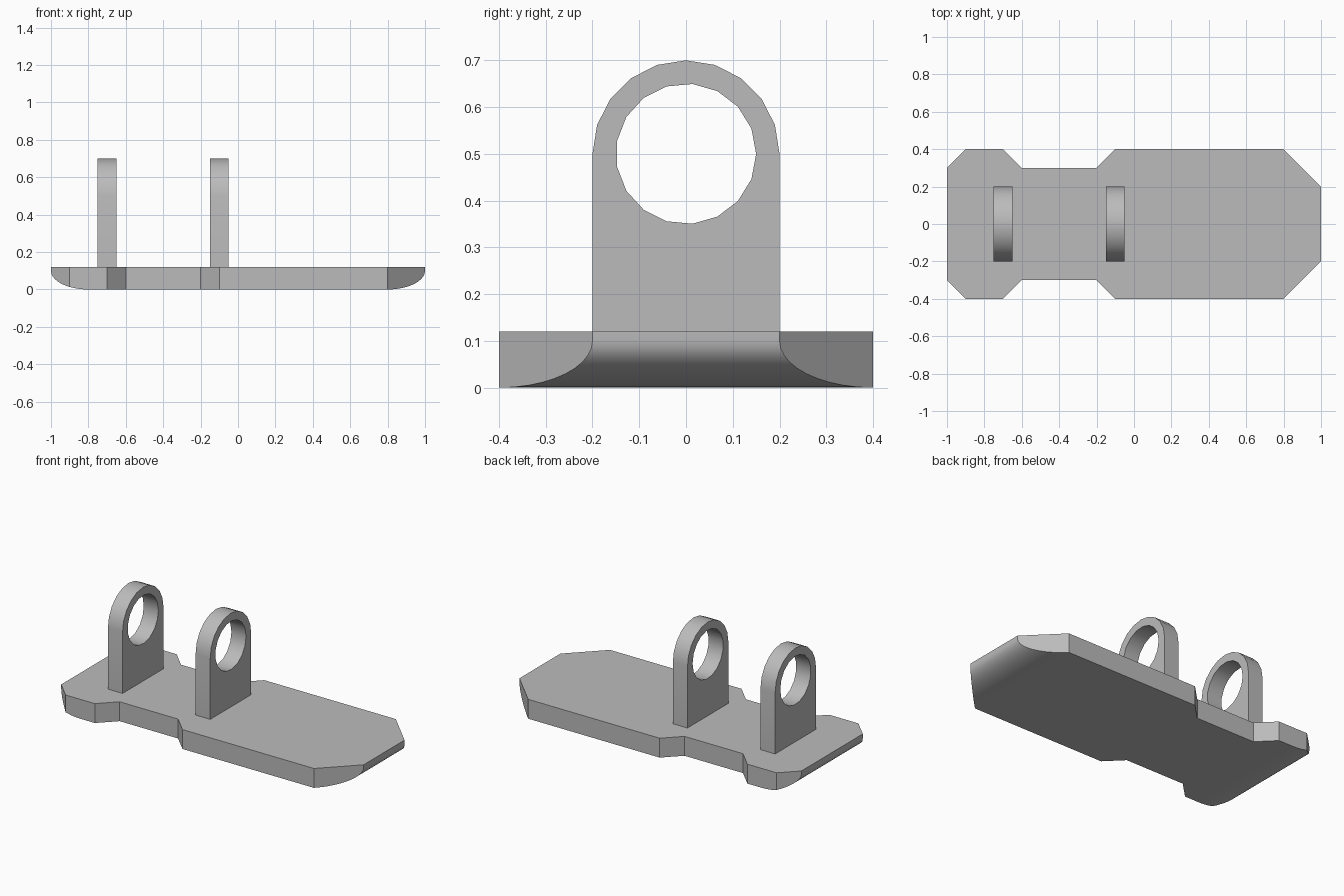
import bpy, bmesh
from math import sin, cos, pi, radians
from mathutils import Vector

if "Cube" in bpy.data.objects:
    bpy.data.objects.remove(bpy.data.objects["Cube"], do_unlink=True)

GREY = (0.5, 0.5, 0.5, 1)
grey = bpy.data.materials.new("plain grey")
grey.use_nodes = True
grey.diffuse_color = GREY
grey.node_tree.nodes["Principled BSDF"].inputs["Base Color"].default_value = GREY


def extruded(name, loops, direction):
    """Fill closed loops (outer outline, then holes) and extrude them."""
    bm = bmesh.new()
    edges = []
    for loop in loops:
        verts = [bm.verts.new(p) for p in loop]
        edges += [bm.edges.new((a, b)) for a, b in zip(verts, verts[1:] + verts[:1])]
    bmesh.ops.triangle_fill(bm, edges=edges, use_beauty=True)
    result = bmesh.ops.extrude_face_region(bm, geom=bm.faces[:], use_keep_orig=True)
    top = [g for g in result["geom"] if isinstance(g, bmesh.types.BMVert)]
    bmesh.ops.translate(bm, verts=top, vec=Vector(direction))
    bmesh.ops.recalc_face_normals(bm, faces=bm.faces)
    mesh = bpy.data.meshes.new(name)
    bm.to_mesh(mesh)
    bm.free()
    mesh.materials.append(grey)
    obj = bpy.data.objects.new(name, mesh)
    bpy.context.collection.objects.link(obj)
    return obj


def smooth(obj):
    bpy.ops.object.select_all(action='DESELECT')
    obj.select_set(True)
    bpy.context.view_layer.objects.active = obj
    bpy.ops.object.shade_smooth_by_angle(angle=radians(30))


# Base plate: side profile with rounded lower ends
quarter = [i * pi / 20 for i in range(11)]
right_end = [(0.8 + 0.2 * sin(a), -0.5, 0.1 - 0.1 * cos(a)) for a in quarter]
right_end.append((1, -0.5, 0.12))
left_end = [(-x, y, z) for x, y, z in reversed(right_end)]
base = extruded("base_plate", [right_end + left_end], (0, 1, 0))

# Plan outline with waist and cut corners, used to trim the profile
half = [(-1.1, 0.2), (-0.9, 0.4), (-0.7, 0.4), (-0.6, 0.3),
        (-0.2, 0.3), (-0.1, 0.4), (0.8, 0.4), (1.1, 0.1)]
plan = [(x, y, -0.2) for x, y in half] + [(x, -y, -0.2) for x, y in reversed(half)]
cutter = extruded("plan_cutter", [plan], (0, 0, 0.6))
cutter.hide_render = True

trim = base.modifiers.new("trim", 'BOOLEAN')
trim.operation = 'INTERSECT'
trim.solver = 'EXACT'
trim.object = cutter
bpy.context.view_layer.objects.active = base
bpy.ops.object.modifier_apply(modifier=trim.name)
bpy.data.objects.remove(cutter, do_unlink=True)

# Merge coplanar triangles into clean flat faces
bm = bmesh.new()
bm.from_mesh(base.data)
bmesh.ops.remove_doubles(bm, verts=bm.verts, dist=0.0001)
bmesh.ops.dissolve_limit(bm, angle_limit=radians(0.5), verts=bm.verts, edges=bm.edges)
bm.to_mesh(base.data)
bm.free()
smooth(base)

# Two upright lugs with round tops and holes
for name, x in (("outer_lug", -0.75), ("inner_lug", -0.15)):
    arch = [(x, 0.2 * cos(i * pi / 10), 0.5 + 0.2 * sin(i * pi / 10)) for i in range(11)]
    arch += [(x, -0.2, 0.12), (x, 0.2, 0.12)]
    hole = [(x, 0.15 * cos(i * 2 * pi / 17), 0.5 + 0.15 * sin(i * 2 * pi / 17))
            for i in range(17)]
    smooth(extruded(name, [arch, hole], (0.1, 0, 0)))
